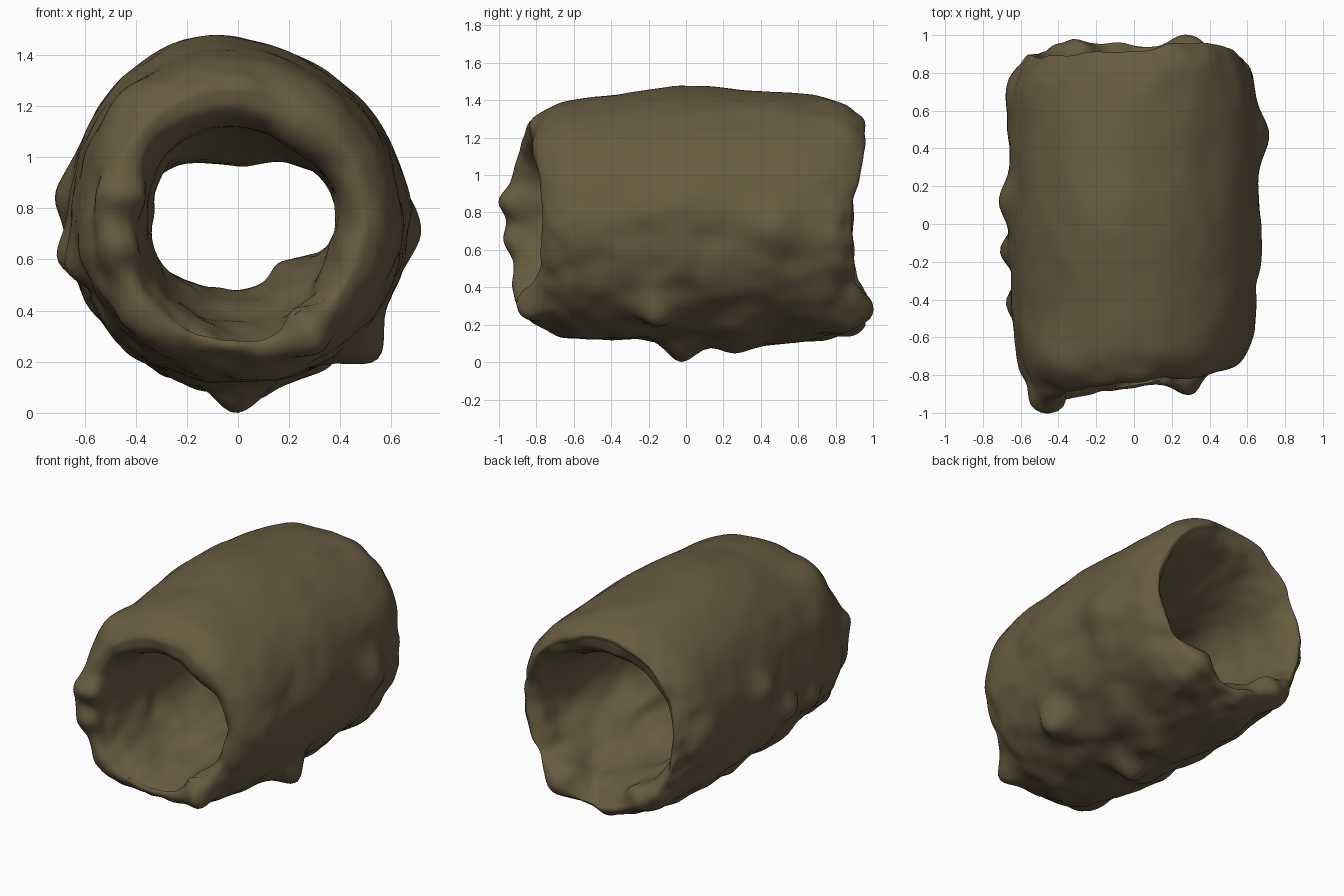
import bpy, bmesh, math
from mathutils import Vector, noise

SIDES, STEPS, CENTRE_Z = 160, 10, 0.78

if "Cube" in bpy.data.objects:
    bpy.data.objects.remove(bpy.data.objects["Cube"], do_unlink=True)

# Closed wall section as (y, radius): outer skin, back lip, bore, front lip
SECTION = [(-0.62, 0.62), (-0.3, 0.645), (0, 0.66), (0.4, 0.66), (0.75, 0.64),
           (0.89, 0.58), (0.9, 0.53), (0.75, 0.47), (0.4, 0.42), (0, 0.39),
           (-0.4, 0.39), (-0.7, 0.4), (-0.82, 0.48), (-0.77, 0.56)]

# Rock knobs and hollows: position, height, width
KNOBS = [((-0.45, -0.9, 0.88), 0.1, 0.09), ((-0.47, -0.88, 0.66), 0.06, 0.08),
         ((-0.4, -0.86, 0.32), 0.08, 0.12), ((0.28, -0.82, 0.32), 0.15, 0.09),
         ((0.48, -0.12, 0.3), 0.14, 0.11), ((0, 0, 0.12), 0.11, 0.1),
         ((0.64, 0.5, 0.75), 0.06, 0.12), ((-0.64, 0.15, 0.87), 0.07, 0.1),
         ((-0.64, -0.12, 0.65), 0.07, 0.09), ((-0.62, -0.4, 0.6), 0.07, 0.1),
         ((0.3, 0.93, 0.35), 0.06, 0.13), ((-0.28, 0.93, 0.35), 0.08, 0.12),
         ((0.05, 0.3, 0.13), 0.05, 0.1), ((-0.62, 0.7, 0.8), 0.04, 0.12),
         ((0.25, -0.72, 1.1), 0.05, 0.12), ((-0.45, -0.7, 1.25), 0.05, 0.15),
         ((-0.1, 0, 1.47), 0.02, 0.25), ((0.68, -0.1, 0.8), 0.03, 0.15)]


def spline(points, steps):
    """Smooth closed curve through the points."""
    out, n = [], len(points)
    for i in range(n):
        a, b, c, d = (Vector(points[(i + k) % n]) for k in (-1, 0, 1, 2))
        for s in range(steps):
            t = s / steps
            out.append(b + (c - a) * t / 2 + (a * 2 - b * 5 + c * 4 - d) * t * t / 2
                       + (b * 3 - a - c * 3 + d) * t ** 3 / 2)
    return out


def bell(x, width):
    return math.exp(-(x / width) ** 2)


def sector(angle, degrees, width):
    """Smooth weight around one direction of the tunnel wall."""
    return bell(angle - math.radians(degrees), width)


def place(y, r, angle, inner):
    """Turn a section point into a point on the tunnel."""
    c, s = math.cos(angle), math.sin(angle)
    if inner:
        # Hanging ceiling, raised floor and side ledge inside the bore
        r -= 0.2 * bell(y - 0.28, 0.5) * max(s, 0) ** 2
        r -= 0.11 * bell(y - 0.1, 0.5) * max(-s, 0) ** 2
        r -= 0.11 * bell(y - 0.1, 0.35) * sector(angle, 316, 0.38)
        r -= 0.05 * sector(angle, 180, 0.6) * bell(y + 0.4, 0.5)
        # Mouth: thicker at the top, scooped at the bottom
        r -= 0.035 * bell(y + 0.65, 0.3) * sector(angle, 75, 0.6)
        r += 0.06 * bell(y + 0.65, 0.25) * sector(angle, 275, 0.7)
    else:
        # Swollen roof
        r += 0.055 * sector(angle, 115, 0.7) * bell(y - 0.1, 0.8)
    front, back = max(-y - 0.5, 0) / 0.33, max(y - 0.5, 0) / 0.4
    y += front * (0.075 * c + 0.01 * s)
    y += back * (0.04 * (s * s - s * 0.5) + 0.06 * sector(angle, 48, 0.45))
    return Vector((r * c, y, CENTRE_Z + r * s))


# Tunnel wall grid
section = spline(SECTION, STEPS)
bm = bmesh.new()
first_inner, last_inner = 6 * STEPS, 12 * STEPS
rings = [[bm.verts.new(place(p.x, p.y, math.tau * j / SIDES, first_inner < i < last_inner))
          for j in range(SIDES)] for i, p in enumerate(section)]
for i, ring in enumerate(rings):
    nxt = rings[(i + 1) % len(rings)]
    for j in range(SIDES):
        k = (j + 1) % SIDES
        bm.faces.new((ring[j], ring[k], nxt[k], nxt[j]))
bmesh.ops.recalc_face_normals(bm, faces=bm.faces)
bm.normal_update()

# Weathered surface: rougher low down and around the lips, smooth on the roof
moves = []
for v in bm.verts:
    p = v.co
    low = min(max((1.15 - p.z) / 0.7, 0), 1)
    rough = 0.01 + 0.022 * low + 0.015 * min(max((abs(p.y) - 0.7) / 0.2, 0), 1)
    h = rough * noise.noise(p * 5) + rough * 0.5 * noise.noise(p * 10)
    h += sum(a * bell((p - Vector(c)).length, w) for c, a, w in KNOBS)
    moves.append(v.normal * h)
for v, m in zip(bm.verts, moves):
    v.co += m
for _ in range(2):
    bmesh.ops.smooth_vert(bm, verts=bm.verts, factor=0.5, use_axis_x=True, use_axis_y=True, use_axis_z=True)

# Rest on the ground and centre
for axis in range(3):
    values = [v.co[axis] for v in bm.verts]
    shift = min(values) if axis == 2 else (min(values) + max(values)) / 2
    for v in bm.verts:
        v.co[axis] -= shift

mesh = bpy.data.meshes.new("rock_tunnel")
bm.to_mesh(mesh)
bm.free()
tunnel = bpy.data.objects.new("rock_tunnel", mesh)
bpy.context.collection.objects.link(tunnel)

# Brown rock
rock = bpy.data.materials.new("brown_rock")
rock.use_nodes = True
colour = (0.14, 0.105, 0.052, 1)
rock.diffuse_color = colour
rock.node_tree.nodes["Principled BSDF"].inputs["Base Color"].default_value = colour
mesh.materials.append(rock)

bpy.context.view_layer.objects.active = tunnel
tunnel.select_set(True)
bpy.ops.object.shade_smooth_by_angle(angle=math.radians(60))
